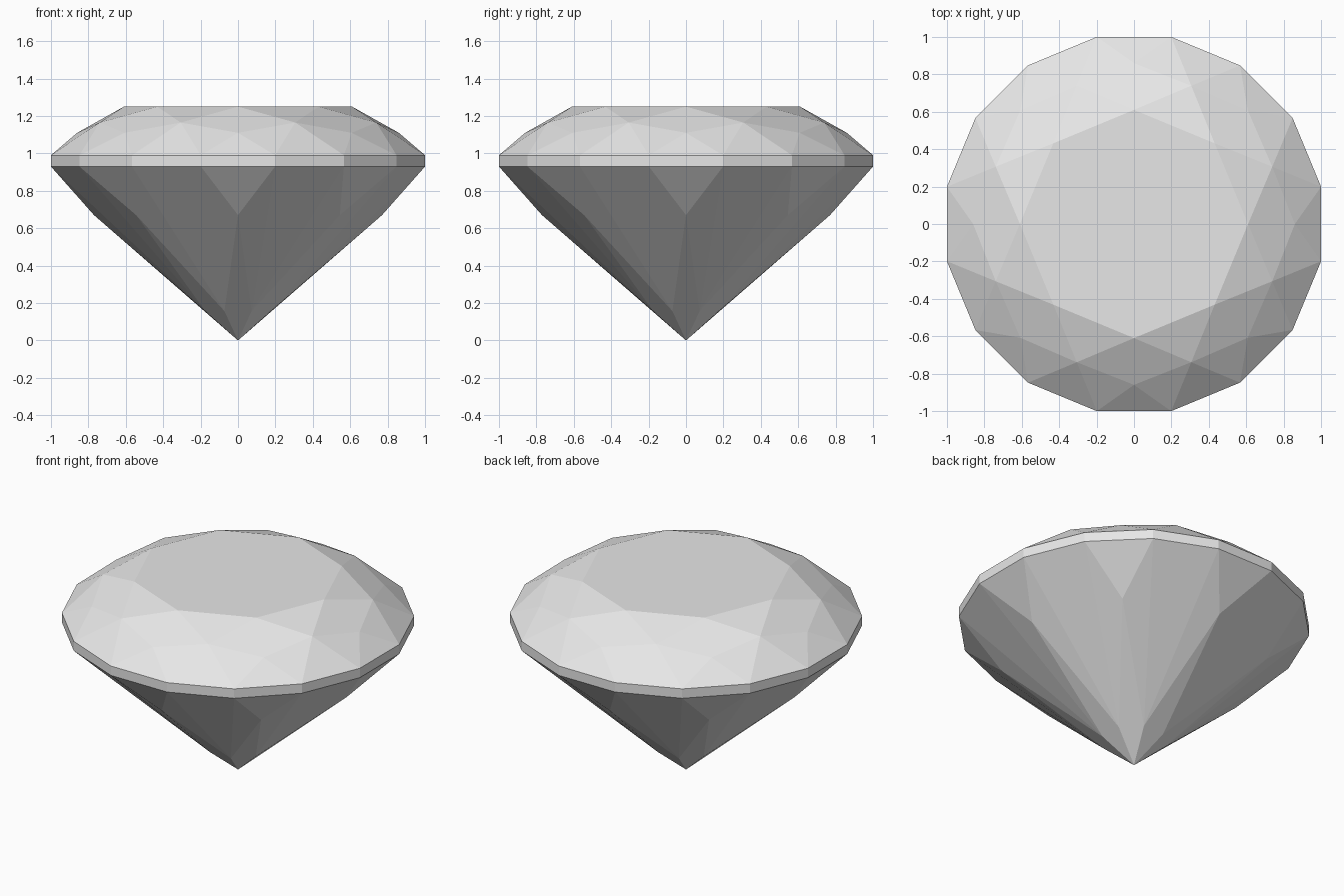
import bpy
import bmesh
from math import cos, sin, radians

cube = bpy.data.objects.get("Cube")
if cube:
    bpy.data.objects.remove(cube, do_unlink=True)

# Material
grey = bpy.data.materials.new("gem_grey")
grey.use_nodes = True
colour = (0.8, 0.8, 0.8, 1)
grey.diffuse_color = colour
grey.node_tree.nodes["Principled BSDF"].inputs["Base Color"].default_value = colour

bm = bmesh.new()


def ring(count, radius, z, start=0.0):
    """Evenly spaced vertices, the first at the start angle in degrees."""
    angles = [radians(start + 360 * i / count) for i in range(count)]
    return [bm.verts.new((radius * cos(a), radius * sin(a), z)) for a in angles]


N = 8
HALF = 180 / N

# Rings from the table down to the culet
table = ring(N, 0.61, 1.25)
star = ring(N, 0.80, 1.165, HALF)
bezel = ring(N, 0.86, 1.11)
girdle_top = ring(2 * N, 1.02, 0.99, HALF / 2)
girdle_low = ring(2 * N, 1.02, 0.93, HALF / 2)
pavilion = ring(N, 0.77, 0.67)
lower = ring(N, 0.19, 0.157, HALF)
culet = bm.verts.new((0, 0, 0))

bm.faces.new(table)


def facets(inner, side, tip, girdle, i):
    """One sector of a cut: kite, two half facets, and two girdle triangles."""
    a, b, c = girdle[2 * i - 1], girdle[2 * i], girdle[(2 * i + 1) % (2 * N)]
    bm.faces.new((inner, side[i - 1], tip[i], side[i]))
    bm.faces.new((tip[i], a, b))
    bm.faces.new((tip[i], b, side[i]))
    bm.faces.new((tip[i], side[i - 1], a))
    bm.faces.new((side[i], b, c))


for i in range(N):
    # Crown with its star facets
    facets(table[i], star, bezel, girdle_top, i)
    bm.faces.new((table[i], star[i], table[(i + 1) % N]))
    # Pavilion
    facets(culet, lower, pavilion, girdle_low, i)

# Girdle band
for i in range(2 * N):
    bm.faces.new((girdle_top[i - 1], girdle_low[i - 1], girdle_low[i], girdle_top[i]))

bmesh.ops.recalc_face_normals(bm, faces=bm.faces)
mesh = bpy.data.meshes.new("cut_gem")
bm.to_mesh(mesh)
bm.free()
mesh.materials.append(grey)
gem = bpy.data.objects.new("cut_gem", mesh)
bpy.context.collection.objects.link(gem)
